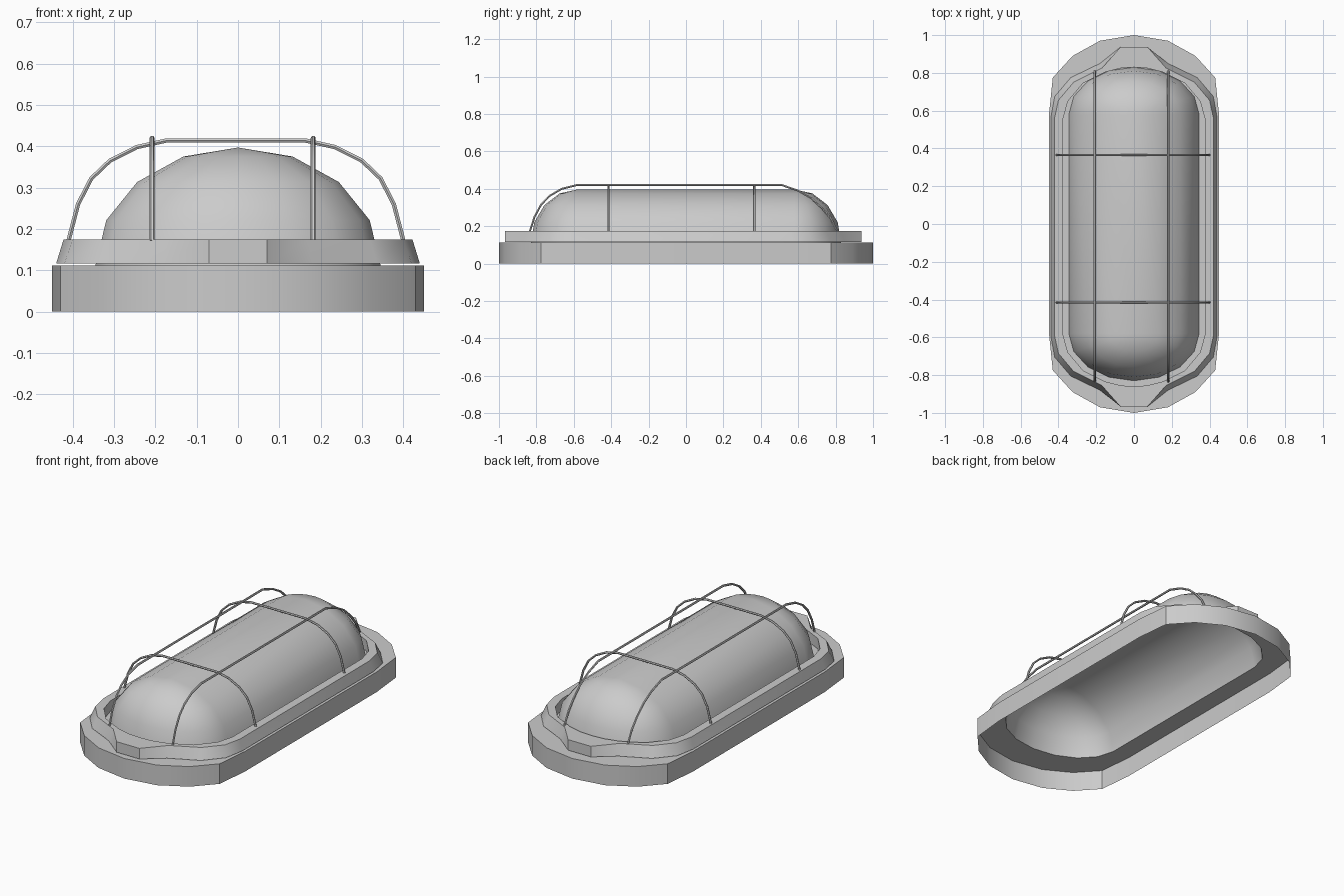
import bpy, bmesh, math

if "Cube" in bpy.data.objects:
    bpy.data.objects.remove(bpy.data.objects["Cube"])


def mirror_loop(quarter):
    """Closed outline from a quarter running from the +x side to the +y tip."""
    half = quarter + [(-x, y) for x, y in quarter[-2::-1]]
    return half + [(-x, -y) for x, y in half]


def oval(a, straight, b, n=4):
    """Quarter outline: straight side, then an elliptical end."""
    return [(a * math.cos(i * math.pi / 2 / n), straight + b * math.sin(i * math.pi / 2 / n))
            for i in range(n + 1)]


def smooth(obj, angle=30):
    bpy.ops.object.select_all(action='DESELECT')
    obj.select_set(True)
    bpy.context.view_layer.objects.active = obj
    bpy.ops.object.shade_smooth_by_angle(angle=math.radians(angle))


def loft(name, rings, shift_y=0.0, angle=30):
    """Skin a list of (quarter outline, z) rings."""
    bm = bmesh.new()
    loops = [[bm.verts.new((x, y + shift_y, z)) for x, y in mirror_loop(q)] for q, z in rings]
    n = len(loops[0])
    for lo, hi in zip(loops, loops[1:]):
        for i in range(n):
            j = (i + 1) % n
            bm.faces.new((lo[i], lo[j], hi[j], hi[i]))
    bmesh.ops.remove_doubles(bm, verts=bm.verts, dist=1e-4)
    me = bpy.data.meshes.new(name)
    bm.to_mesh(me)
    bm.free()
    obj = bpy.data.objects.new(name, me)
    bpy.context.collection.objects.link(obj)
    smooth(obj, angle)
    return obj


def wire(name, points):
    """Thin round bar along a path, turned into a mesh."""
    cu = bpy.data.curves.new(name, 'CURVE')
    cu.dimensions = '3D'
    cu.bevel_depth = 0.006
    cu.bevel_resolution = 1
    cu.use_fill_caps = True
    sp = cu.splines.new('POLY')
    sp.points.add(len(points) - 1)
    for p, co in zip(sp.points, points):
        p.co = (*co, 1)
    obj = bpy.data.objects.new(name, cu)
    bpy.context.collection.objects.link(obj)
    bpy.ops.object.select_all(action='DESELECT')
    obj.select_set(True)
    bpy.context.view_layer.objects.active = obj
    bpy.ops.object.convert(target='MESH')
    smooth(bpy.context.object, 50)


# Base: open-bottomed wall with a flat ledge around the lens opening
base_q = [(0.45, 0.58), (0.43, 0.775), (0.325, 0.89), (0.18, 0.97), (0, 1.0)]
lens_q = oval(0.345, 0.58, 0.25)
loft("base", [(base_q, 0), (base_q, 0.112), (lens_q, 0.112)])

# Lens: half-capsule glass cover, open below
lens_rings = []
for i in range(5):
    t = i * math.pi / 8
    c = max(math.cos(t), 0)
    lens_rings.append((oval(0.345 * c, 0.58, 0.25 * c), 0.112 + 0.285 * math.sin(t)))
loft("lens", lens_rings)

# Clamping rim with a tab at each end
rim_low = [(0.44, 0.58), (0.42, 0.69), (0.335, 0.79), (0.18, 0.865), (0.07, 0.953), (0, 0.953)]
rim_top = [(0.422, 0.57), (0.40, 0.67), (0.32, 0.765), (0.17, 0.84), (0.07, 0.953), (0, 0.953)]
rim_in = [(0.376, 0.57), (0.35, 0.665), (0.27, 0.76), (0.15, 0.82), (0.07, 0.84), (0, 0.845)]
loft("rim", [(rim_low, 0.116), (rim_top, 0.175), (rim_in, 0.175), (rim_in, 0.116)], shift_y=-0.015)

# Cage: two cross hoops
arc = [(0.405, 0.172), (0.382, 0.26), (0.35, 0.322), (0.305, 0.365), (0.24, 0.398), (0.168, 0.414)]
hoop = [(-x, z) for x, z in arc] + arc[::-1]
for name, y in (("front_hoop", -0.415), ("back_hoop", 0.365)):
    wire(name, [(x - 0.005, y, z) for x, z in hoop])

# Cage: two lengthwise bars
bar = [(-0.835, 0.172), (-0.81, 0.25), (-0.775, 0.315), (-0.73, 0.362), (-0.665, 0.4), (-0.585, 0.42),
       (0.513, 0.42), (0.6, 0.39), (0.67, 0.35), (0.73, 0.295), (0.775, 0.24), (0.81, 0.172)]
for name, x in (("left_bar", -0.208), ("right_bar", 0.182)):
    wire(name, [(x, y, z) for y, z in bar])
